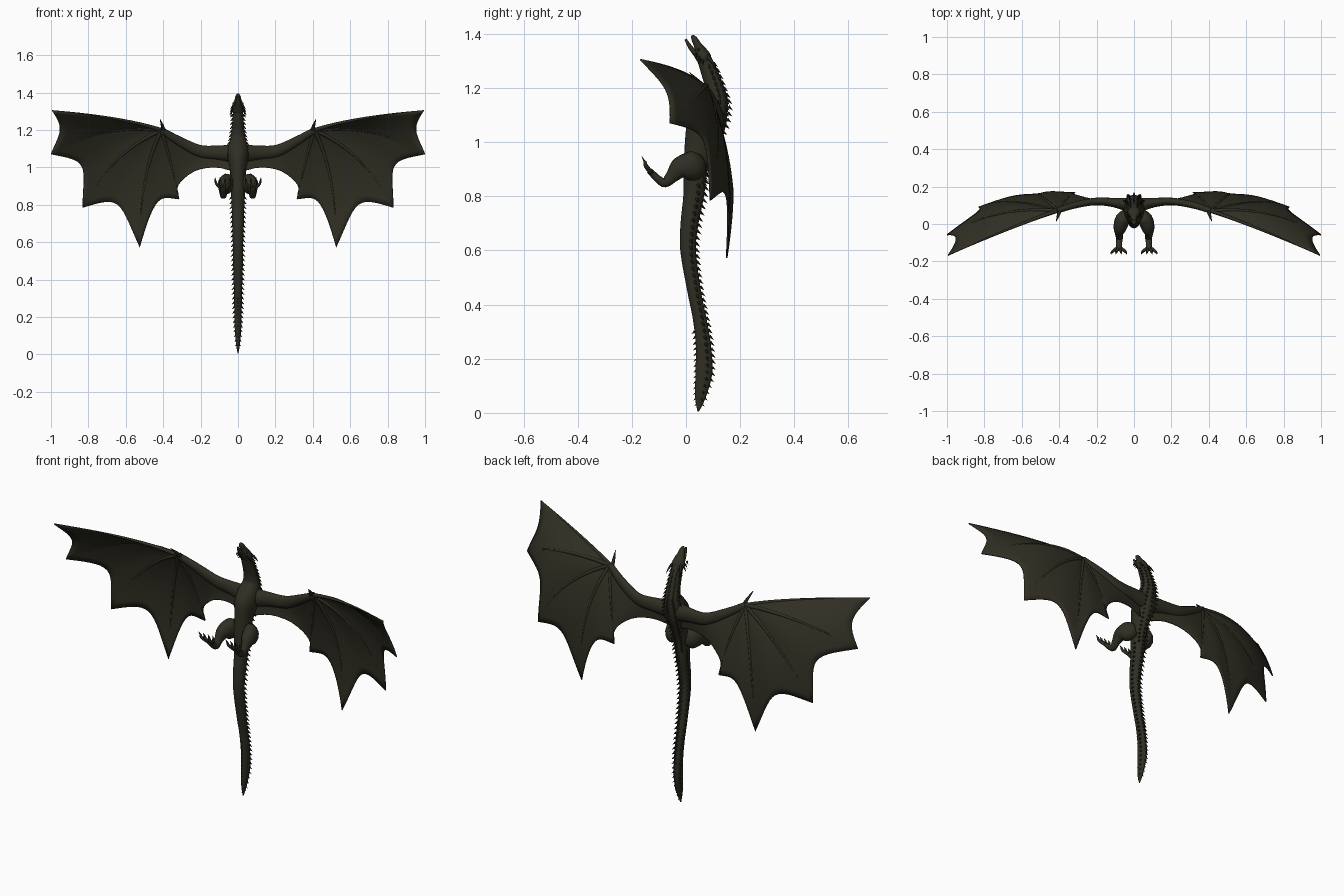
import bpy, bmesh, math
from mathutils import Vector, Matrix

if "Cube" in bpy.data.objects:
    bpy.data.objects.remove(bpy.data.objects["Cube"], do_unlink=True)


def material(name, rgb):
    m = bpy.data.materials.new(name)
    m.use_nodes = True
    m.diffuse_color = (*rgb, 1)
    bsdf = m.node_tree.nodes["Principled BSDF"]
    bsdf.inputs["Base Color"].default_value = (*rgb, 1)
    bsdf.inputs["Roughness"].default_value = 0.8
    return m


HIDE = material("dark olive hide", (0.030, 0.028, 0.017))
HORN = material("blackened horn", (0.018, 0.017, 0.011))


def finish(bm, name, mat=HIDE, mirror=False, smooth=True):
    bmesh.ops.recalc_face_normals(bm, faces=bm.faces)
    me = bpy.data.meshes.new(name)
    bm.to_mesh(me)
    bm.free()
    me.materials.append(mat)
    for p in me.polygons:
        p.use_smooth = smooth
    ob = bpy.data.objects.new(name, me)
    bpy.context.collection.objects.link(ob)
    if mirror:
        ob.modifiers.new("mirror", "MIRROR").use_mirror_merge = False
    return ob


def spline(points, t):
    """Catmull-Rom through tuples of any length, t from 0 to 1."""
    p = [Vector(q) for q in points]
    f = t * (len(p) - 1)
    i = min(int(f), len(p) - 2)
    f -= i
    a, b, c, d = p[max(i - 1, 0)], p[i], p[i + 1], p[min(i + 2, len(p) - 1)]
    return b + 0.5 * f * (c - a + f * (2 * a - 5 * b + 4 * c - d + f * (3 * (b - c) + d - a)))


def loft(name, stations, sides=12, steps=16, mat=HIDE, mirror=False):
    """Skin over ellipses: each station is x, y, z, side radius, depth radius."""
    bm = bmesh.new()
    st = [spline(stations, k / steps) for k in range(steps + 1)]
    pos = [Vector(s[:3]) for s in st]
    along = (pos[-1] - pos[0]).normalized()
    ref = Vector((0, 1, 0)) if abs(along.x) > 0.7 else Vector((1, 0, 0))
    rings = []
    for k, s in enumerate(st):
        t = (pos[min(k + 1, steps)] - pos[max(k - 1, 0)]).normalized()
        side = (ref - t * ref.dot(t)).normalized()
        deep = t.cross(side)
        ring = []
        for j in range(sides):
            a = math.tau * j / sides
            ring.append(bm.verts.new(pos[k] + side * s[3] * math.cos(a) + deep * s[4] * math.sin(a)))
        rings.append(ring)
    for r, q in zip(rings, rings[1:]):
        for j in range(sides):
            n = (j + 1) % sides
            bm.faces.new((r[j], r[n], q[n], q[j]))
    bm.faces.new(rings[0])
    bm.faces.new(rings[-1])
    return finish(bm, name, mat, mirror)


def spike(bm, base, direction, length, radius):
    d = Vector(direction).normalized()
    m = Matrix.Translation(Vector(base) + d * length * 0.4) @ d.to_track_quat('Z', 'Y').to_matrix().to_4x4()
    bmesh.ops.create_cone(bm, cap_ends=True, segments=5, radius1=radius, radius2=0, depth=length, matrix=m)


# Tail, torso and neck as one continuous skin
BODY = [(0, .045, .005, .002, .003), (0, .053, .06, .011, .02), (0, .066, .15, .018, .031),
        (0, .064, .25, .02, .028), (0, .05, .35, .022, .025), (0, .03, .45, .025, .025),
        (0, .008, .6, .028, .029), (0, .013, .7, .031, .033), (0, .028, .8, .034, .038),
        (0, .036, .9, .04, .045), (0, .052, .98, .043, .058), (0, .072, 1.05, .055, .07),
        (0, .095, 1.1, .055, .06), (0, .113, 1.15, .042, .043), (0, .106, 1.2, .034, .034),
        (0, .086, 1.26, .029, .031), (0, .066, 1.31, .027, .026)]
loft("body", BODY, sides=20, steps=96)

# Head with open jaws, swept horns and eyes
loft("upper_head", [(0, .075, 1.285, .02, .018), (0, .067, 1.31, .035, .027), (0, .055, 1.335, .03, .022),
                    (0, .042, 1.36, .019, .014), (0, .03, 1.382, .014, .011), (0, .022, 1.394, .004, .004)])
loft("lower_jaw", [(0, .058, 1.30, .026, .016), (0, .036, 1.325, .021, .01),
                   (0, .015, 1.352, .014, .008), (0, -.002, 1.38, .004, .004)])
loft("horn", [(.02, .075, 1.32, .008, .008), (.033, .093, 1.30, .006, .006), (.04, .115, 1.27, .001, .001)],
     sides=6, steps=6, mat=HORN, mirror=True)
bm = bmesh.new()
for k in range(3):
    spike(bm, (.03, .06 - .012 * k, 1.30 + .012 * k), (.7, .2, -.8), .03 - .005 * k, .006)
finish(bm, "cheek_spines", HORN, True, False)
bm = bmesh.new()
bmesh.ops.create_uvsphere(bm, u_segments=8, v_segments=6, radius=.006,
                          matrix=Matrix.Translation((.025, .046, 1.342)))
finish(bm, "eye", HORN, True)


# Rows of spines; angle is measured from the back towards the flank
def spine_row(name, angle, low, high, length, count):
    bm = bmesh.new()
    samples = [spline(BODY, k / 400) for k in range(401)]
    for k in range(count):
        z = low + (high - low) * k / (count - 1)
        s = min(samples, key=lambda v: abs(v.z - z))
        c, n = math.cos(angle), math.sin(angle)
        grow = length * min(1, .45 + z * 2)
        spike(bm, (s[3] * n, s.y + s[4] * c, z), (n, c, -.8), grow, grow * .32)
    finish(bm, name, HORN, abs(n) > .01, False)


spine_row("back_spines", 0, .03, 1.29, .022, 56)
spine_row("flank_spines", 1.2, .05, .84, .022, 32)
spine_row("shoulder_spines", .6, .85, 1.3, .022, 22)
spine_row("neck_side_spines", 1.3, 1.13, 1.28, .022, 8)
spine_row("tail_underside_spines", math.pi, .03, .3, .016, 14)

# Wing bones
WRIST = Vector((.41, .07, 1.2))
ARM = [(.02, .1, 1.075, .04, .05), (.11, .115, 1.08, .025, .038), (.21, .12, 1.09, .02, .032),
       (.32, .1, 1.145, .018, .024), (*WRIST, .014, .016)]
FINGERS = [((.62, 0, 1.27), (.995, -.168, 1.305)), ((.72, .1, 1.24), (1, -.058, 1.07)),
           ((.68, .15, 1.08), (.83, .09, .785)), ((.53, .19, .95), (.525, .15, .572)),
           ((.36, .14, 1.05), (.315, .168, .83))]
SCALLOP = [.07, .18, .19, .2]


def finger(i, t):
    ctrl, tip = map(Vector, FINGERS[i])
    return WRIST * (1 - t) ** 2 + ctrl * 2 * t * (1 - t) + tip * t * t


loft("wing_arm", ARM, sides=14, steps=20, mirror=True)
for i in range(len(FINGERS)):
    path = [(*finger(i, k / 6), .011 - .0016 * k, .011 - .0016 * k) for k in range(7)]
    loft(f"wing_finger_{i + 1}", path, sides=8, steps=18, mirror=True)
loft("wing_thumb_claw", [(.395, .075, 1.19, .012, .012), (.405, .045, 1.225, .008, .008),
                         (.417, .012, 1.258, .001, .001)], sides=6, steps=8, mat=HORN, mirror=True)

# Wing membrane: scalloped panels between fingers, plus the panel from arm to body
bm = bmesh.new()


def patch(fn, nu=14, nv=14):
    grid = [[bm.verts.new(fn(u / nu, v / nv)) for v in range(nv + 1)] for u in range(nu + 1)]
    for a, b in zip(grid, grid[1:]):
        for v in range(nv):
            bm.faces.new((a[v], b[v], b[v + 1], a[v + 1]))


def panel(i):
    def fn(u, v):
        bow = math.sin(math.pi * u)
        t = v * (1 - SCALLOP[i] * bow)
        return finger(i, t).lerp(finger(i + 1, t), u) + Vector((0, .015 * bow * v, 0))
    return fn


TRAIL = [(.03, .09, .98), (.12, .11, 1.0), (.22, .13, .985), (.295, .15, .935),
         (.325, .16, .885), (.315, .168, .83)]


def arm_panel(u, v):
    flat = Vector(spline(ARM, u)[:3]).lerp(spline(TRAIL, u), v)
    return flat + u * u * (finger(4, v) - WRIST.lerp(Vector(FINGERS[4][1]), v))


for i in range(len(SCALLOP)):
    patch(panel(i))
patch(arm_panel)
bmesh.ops.remove_doubles(bm, verts=bm.verts, dist=.0005)
wing = finish(bm, "wing_membrane", mirror=True)
skin = wing.modifiers.new("thickness", "SOLIDIFY")
skin.thickness = .006
skin.offset = 0

# Hind legs tucked forward, with clawed toes
loft("hind_leg", [(.035, .05, .92, .03, .04), (.06, .025, .912, .04, .056), (.075, -.02, .905, .035, .042),
                  (.08, -.05, .875, .022, .026), (.078, -.078, .85, .018, .018),
                  (.08, -.105, .865, .016, .014), (.08, -.135, .895, .017, .012)],
     sides=14, steps=24, mirror=True)
for k, dx in enumerate((-.034, -.01, .014, .036)):
    x = .08 + dx
    loft(f"toe_{k + 1}", [(.08 + dx * .3, -.128, .887, .009, .009), (x, -.148, .912, .007, .008),
                          (x + dx * .1, -.152, .93, .005, .005)], sides=8, steps=6, mirror=True)
    loft(f"toe_claw_{k + 1}", [(x + dx * .1, -.152, .926, .005, .005), (x + dx * .2, -.163, .947, .001, .001)],
         sides=6, steps=3, mat=HORN, mirror=True)
loft("rear_toe", [(.08, -.085, .852, .009, .009), (.075, -.09, .835, .002, .002)],
     sides=6, steps=3, mat=HORN, mirror=True)
